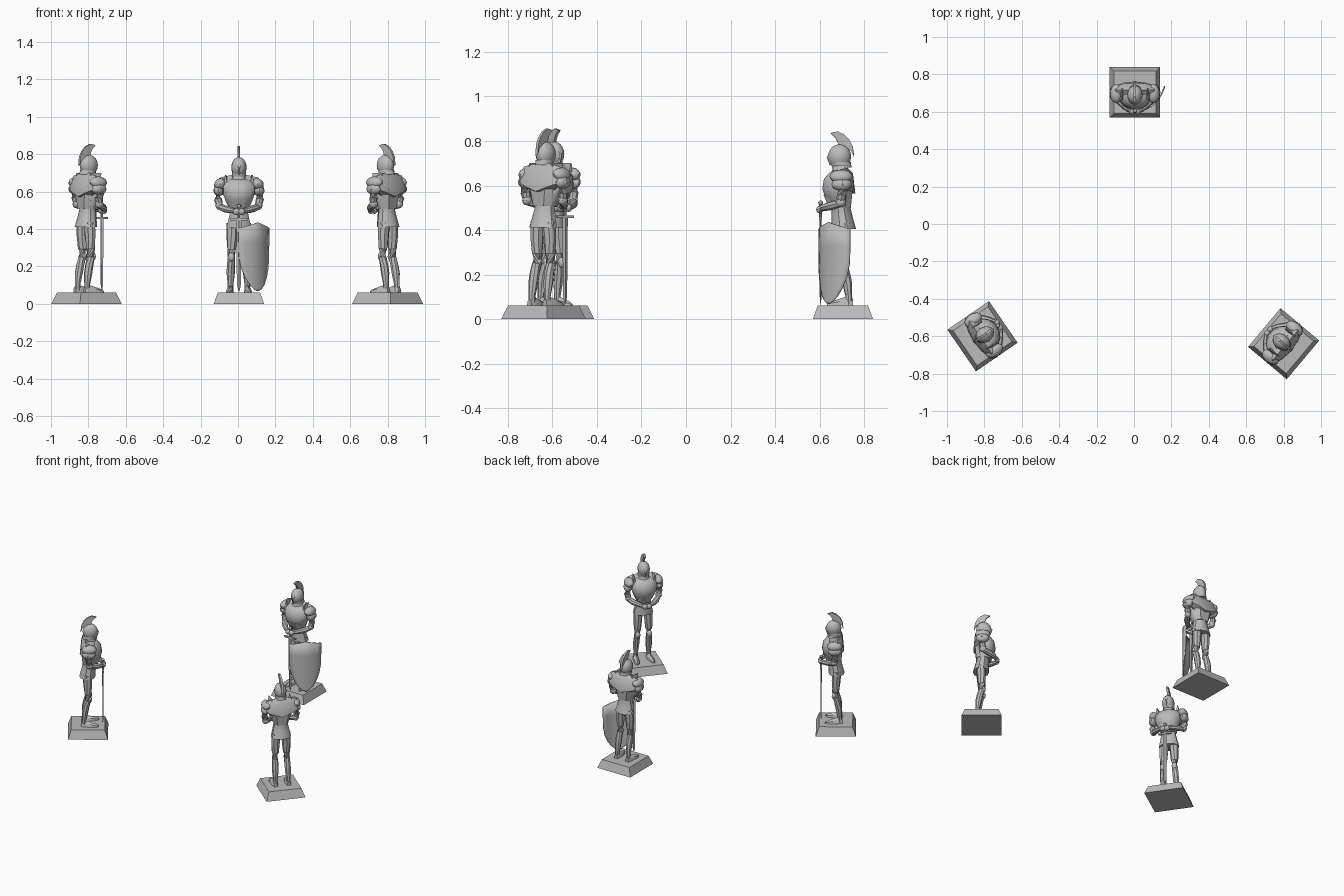
import bpy, bmesh, math
from mathutils import Vector, Matrix

if "Cube" in bpy.data.objects:
    bpy.data.objects.remove(bpy.data.objects["Cube"])

stone = bpy.data.materials.new("stone_grey")
stone.use_nodes = True
GREY = (0.5, 0.5, 0.5, 1)
stone.diffuse_color = GREY
stone.node_tree.nodes["Principled BSDF"].inputs["Base Color"].default_value = GREY

made = []
place = Matrix()      # placement of the statue being built
prefix = ""


def finish(name, bm):
    """Place the bmesh in the scene as a named part."""
    bmesh.ops.recalc_face_normals(bm, faces=bm.faces)
    mesh = bpy.data.meshes.new(prefix + name)
    bm.to_mesh(mesh)
    bm.free()
    mesh.materials.append(stone)
    obj = bpy.data.objects.new(prefix + name, mesh)
    obj.matrix_world = place
    bpy.context.collection.objects.link(obj)
    made.append(obj)
    return obj


def skin(name, rings):
    """Join rings of points into a closed surface."""
    bm = bmesh.new()
    loops = [[bm.verts.new(p) for p in ring] for ring in rings]
    n = len(loops[0])
    for a, b in zip(loops, loops[1:]):
        for i in range(n):
            j = (i + 1) % n
            bm.faces.new((a[i], a[j], b[j], b[i]))
    bm.faces.new(loops[0])
    bm.faces.new(loops[-1])
    return finish(name, bm)


def loft(name, sections, n=12):
    """Stack ellipses given as (z, centre y, half width, half depth)."""
    turn = [math.tau * (i + 0.5) / n for i in range(n)]
    return skin(name, [[(w * math.cos(t), y + d * math.sin(t), z) for t in turn]
                       for z, y, w, d in sections])


def tube(name, path, side=1, n=8):
    """Round limb through points given as (x, y, z, radius)."""
    pts = [Vector((p[0] * side, p[1], p[2])) for p in path]
    rings = []
    for k, p in enumerate(path):
        axis = (pts[min(k + 1, len(pts) - 1)] - pts[max(k - 1, 0)]).normalized()
        q = axis.to_track_quat('Z', 'Y')
        rings.append([pts[k] + q @ Vector((p[3] * math.cos(math.tau * i / n),
                                           p[3] * math.sin(math.tau * i / n), 0))
                      for i in range(n)])
    return skin(name, rings)


def ball(name, centre, size, tilt=0, u=12, v=8):
    bm = bmesh.new()
    m = (Matrix.Translation(centre) @ Matrix.Rotation(tilt, 4, 'Y')
         @ Matrix.Diagonal((*size, 1)))
    bmesh.ops.create_uvsphere(bm, u_segments=u, v_segments=v, radius=1, matrix=m)
    return finish(name, bm)


def hull(name, points):
    bm = bmesh.new()
    for p in points:
        bm.verts.new(p)
    bmesh.ops.convex_hull(bm, input=bm.verts)
    bmesh.ops.dissolve_limit(bm, angle_limit=0.02, verts=bm.verts, edges=bm.edges)
    return finish(name, bm)


def mirrored(points):
    return [(s * x, y, z) for x, y, z in points for s in (1, -1)]


def pedestal():
    def square(h, z):
        return [(-h, -h, z), (h, -h, z), (h, h, z), (-h, h, z)]
    skin("pedestal", [square(.135, 0), square(.113, .06)])


def plume():
    edge = [(-.057, .836), (-.025, .843), (.005, .83), (.03, .805), (.045, .775),
            (.051, .728), (.038, .755), (.015, .772), (-.017, .775), (-.032, .812)]
    skin("plume", [[(x, y * k + (1 - k) * .01, z) for y, z in edge]
                   for x, k in ((-.007, .97), (0, 1), (.007, .97))])


def sword():
    y = -.1
    # blade with a ridge on each face and a tapered point
    skin("sword_blade", [[(w, y, z), (0, y - d, z), (-w, y, z), (0, y + d, z)]
         for z, w, d in ((.066, .002, .001), (.1, .011, .004), (.45, .015, .005))])
    hull("sword_guard", [(x, y + dy, z) for x in (-.045, .045)
                         for dy in (-.007, .007) for z in (.447, .458)])
    tube("sword_grip", [(0, y, .455, .007), (0, y, .515, .007)])
    ball("sword_pommel", (0, y, .522), (.011, .011, .011), u=8, v=6)


def shield():
    middle, along = Vector((.078, -.037, 0)), Vector((.081, .070, 0))
    out = Vector((.65, -.76, 0))
    bm = bmesh.new()
    rows = []
    for low, w in ((.405, 1), (.33, 1), (.25, .98), (.19, .88), (.14, .7),
                   (.1, .46), (.08, .25), (.068, .06)):
        row = []
        for i in range(9):
            u = (i / 4 - 1) * w
            rise = .03 * (1 - abs(u)) if low > .4 else 0
            row.append(bm.verts.new(middle + along * u + out * .035 * (1 - u * u)
                                    + Vector((0, 0, low + rise))))
        rows.append(row)
    for a, b in zip(rows, rows[1:]):
        for i in range(8):
            bm.faces.new((a[i], a[i + 1], b[i + 1], b[i]))
    obj = finish("shield", bm)
    mod = obj.modifiers.new("thickness", 'SOLIDIFY')
    mod.thickness = .007
    mod.offset = 0


def knight():
    # body armour, skirt and neck
    loft("breastplate", [(.5, -.008, .05, .044), (.55, -.022, .074, .06),
                         (.585, -.028, .086, .067), (.63, -.025, .087, .062),
                         (.655, -.015, .075, .05), (.668, -.01, .045, .035)])
    loft("skirt", [(.405, .004, .07, .055), (.455, -.003, .058, .048),
                   (.495, -.008, .049, .043), (.515, -.01, .053, .046)], 10)
    loft("gorget", [(.655, -.012, .05, .042), (.675, -.013, .034, .034),
                    (.7, -.014, .03, .032)])
    hull("fauld_plate", mirrored([(.045, -.06, .545), (.035, -.055, .495), (.03, -.088, .56),
                                  (.05, -.02, .5), (.025, -.062, .5)]))
    # broad shoulder mantle on the back
    hull("back_mantle", mirrored([(.035, .012, .69), (.105, .012, .675), (.124, .03, .605),
                                  (.06, .045, .655), (.062, .05, .585), (0, .056, .565),
                                  (.115, -.005, .61), (.09, -.02, .66), (.05, 0, .56)]))
    hull("back_plate", mirrored([(.075, .02, .59), (.045, .045, .59), (.03, .036, .5),
                                 (.048, .01, .5), (.05, 0, .59)]))
    # helmet with visor, brow ridge and crest
    ball("helmet", (0, -.015, .73), (.041, .052, .055), u=16, v=10)
    hull("visor", mirrored([(0, -.073, .728), (.037, -.03, .742), (.034, -.03, .705),
                            (0, -.06, .69), (.02, -.055, .75)]))
    loft("neck_guard", [(.682, -.005, .038, .046), (.705, -.01, .038, .047)])
    plume()

    for side, word in ((1, "left_"), (-1, "right_")):
        # arms bent so the hands meet in front
        tube(word + "upper_arm", [(.1, -.005, .65, .024), (.112, -.002, .6, .026),
                                  (.112, -.005, .56, .022), (.104, -.012, .525, .018)], side)
        ball(word + "elbow_guard", (.105 * side, -.01, .525), (.022, .024, .022), u=10, v=6)
        tube(word + "forearm", [(.104, -.012, .52, .017), (.08, -.05, .51, .02),
                                (.05, -.08, .502, .017), (.025, -.098, .497, .013)], side)
        ball(word + "hand", (.014 * side, -.104, .492), (.02, .016, .018), u=8, v=6)
        # layered shoulder guards with an upright flange
        ball(word + "shoulder_guard", (.1 * side, -.008, .64), (.034, .052, .03), side * .6)
        ball(word + "lower_shoulder_guard", (.109 * side, -.006, .605), (.027, .045, .03), side * .2)
        hull(word + "shoulder_flange", [(side * x, y, z) for x, y, z in
             [(.062, -.04, .65), (.07, -.045, .69), (.066, .02, .69), (.06, .02, .65),
              (.08, -.04, .65), (.08, .02, .655), (.074, -.045, .688)]])
        # legs and boots
        tube(word + "leg", [(.034, .004, .43, .032), (.037, .002, .36, .03),
                            (.039, .0, .29, .024), (.041, 0, .245, .021), (.043, .012, .2, .022),
                            (.044, .02, .16, .022), (.045, .027, .1, .015),
                            (.045, .027, .062, .017)], side)
        ball(word + "knee_guard", (.041 * side, -.012, .25), (.019, .016, .024), u=10, v=6)
        boot = [(.045, .046, .013, .03), (.046, .015, .019, .04), (.05, -.025, .02, .028),
                (.054, -.05, .017, .02), (.056, -.072, .006, .009)]
        skin(word + "boot", [[(side * (x + w * c), y, .06 + h * s) for c, s in
                              ((-1, 0), (-.8, .6), (0, 1), (.8, .6), (1, 0))]
                             for x, y, w, h in boot])


# three statues facing the middle: name, x, y, heading, height, sword, shield
for prefix, x, y, heading, height, has_sword, has_shield in (
        ("rear_", .005, .705, 0, 1, True, True),
        ("right_statue_", -.81, -.6, 124.5, 1.015, True, False),
        ("left_statue_", .8, -.64, 230, 1.015, False, False)):
    place = (Matrix.Translation((x, y, 0)) @ Matrix.Rotation(math.radians(heading), 4, 'Z')
             @ Matrix.Diagonal((1, 1, height, 1)))
    pedestal()
    knight()
    if has_sword:
        sword()
    if has_shield:
        shield()

# soft shading that keeps the armour edges crisp
bpy.ops.object.select_all(action='DESELECT')
for obj in made:
    obj.select_set(True)
bpy.context.view_layer.objects.active = made[0]
bpy.ops.object.shade_smooth_by_angle(angle=math.radians(35))
